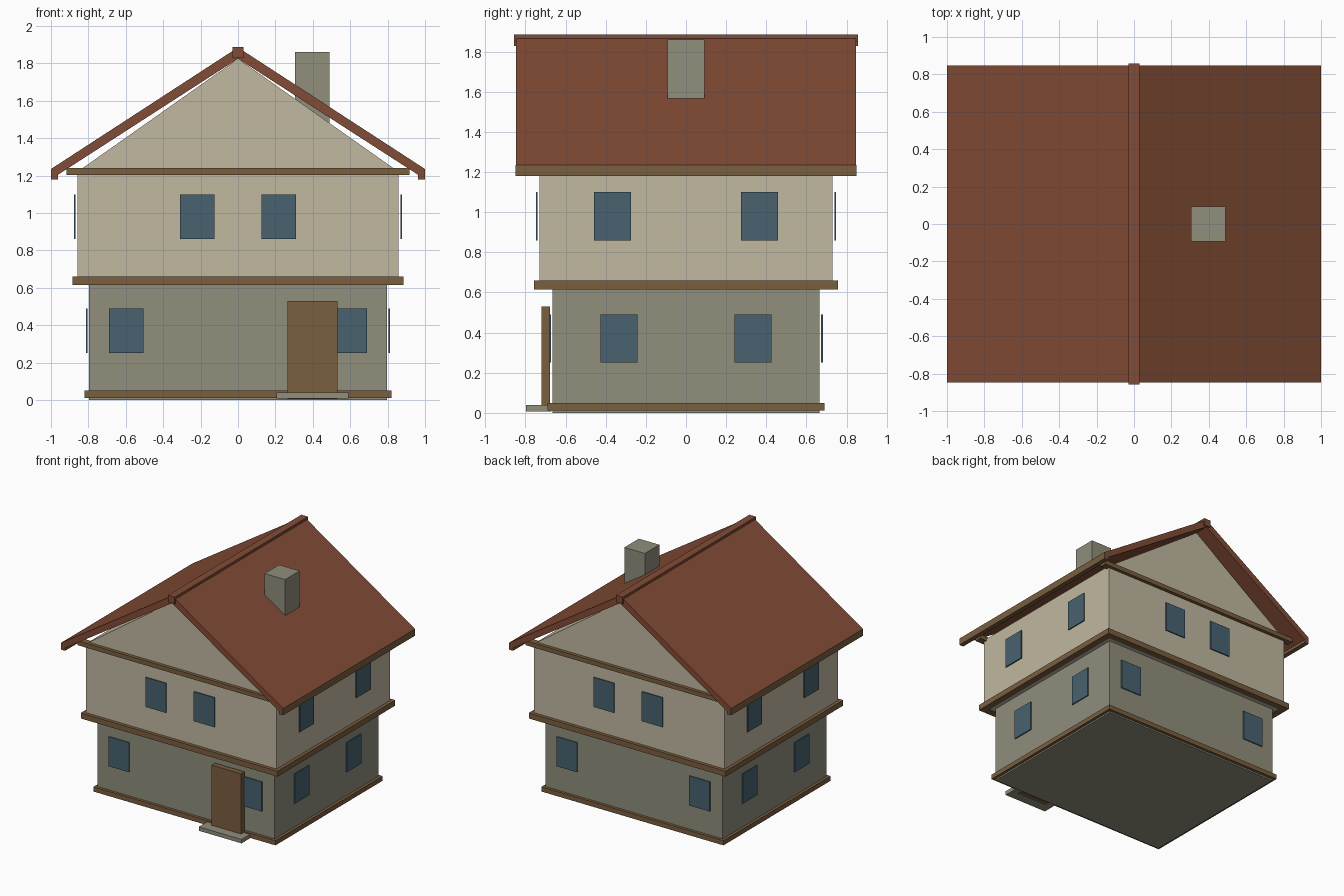
import bpy
import bmesh

if "Cube" in bpy.data.objects:
    bpy.data.objects.remove(bpy.data.objects["Cube"], do_unlink=True)


def make_material(name, hex_code):
    rgb = [int(hex_code[i:i + 2], 16) / 255 for i in (0, 2, 4)]
    linear = [c / 12.92 if c <= 0.04045 else ((c + 0.055) / 1.055) ** 2.4 for c in rgb]
    mat = bpy.data.materials.new(name)
    mat.use_nodes = True
    mat.diffuse_color = (*linear, 1)
    mat.node_tree.nodes["Principled BSDF"].inputs["Base Color"].default_value = (*linear, 1)
    return mat


plaster = make_material("cream plaster", "c0b8a0")
stone = make_material("grey stone", "908e7c")
timber = make_material("brown timber", "7a5e3f")
glass = make_material("blue glass", "486270")
tile = make_material("red tile", "824c36")


def finish(name, bm, *mats):
    bmesh.ops.recalc_face_normals(bm, faces=bm.faces)
    mesh = bpy.data.meshes.new(name)
    bm.to_mesh(mesh)
    bm.free()
    for mat in mats:
        mesh.materials.append(mat)
    obj = bpy.data.objects.new(name, mesh)
    bpy.context.collection.objects.link(obj)
    return obj


def box(name, mat, x, y, z):
    """Box spanning the given (low, high) range on each axis."""
    bm = bmesh.new()
    bmesh.ops.create_cube(bm, size=1)
    for v in bm.verts:
        v.co = [r[0] if c < 0 else r[1] for c, r in zip(v.co, (x, y, z))]
    return finish(name, bm, mat)


def prism(name, mat, profile, half_depth):
    """Front profile (x, z) extruded along y."""
    bm = bmesh.new()
    face = bm.faces.new([bm.verts.new((x, -half_depth, z)) for x, z in profile])
    extruded = bmesh.ops.extrude_face_region(bm, geom=[face])["geom"]
    for v in extruded:
        if isinstance(v, bmesh.types.BMVert):
            v.co.y = half_depth
    return finish(name, bm, mat)


def both(half):
    return (-half, half)


def span(centre, half):
    return (centre - half, centre + half)


# Storeys: stone below, overhanging plaster with gable above
LX, LY = 0.797, 0.666
UX, UY = 0.859, 0.73
box("ground_floor_walls", stone, both(LX), both(LY), (0, 0.63))
prism("upper_floor_walls", plaster,
      [(-UX, 0.62), (UX, 0.62), (UX, 1.22), (0, 1.825), (-UX, 1.22)], UY)


# Timber beams around each floor
def beam_ring(name, wx, wy, reach, z):
    for s, side in ((-1, "front"), (1, "back")):
        box(f"{name}_{side}", timber, both(wx + reach), span(s * wy, reach), z)
    for s, side in ((-1, "right"), (1, "left")):
        box(f"{name}_{side}", timber, span(s * wx, reach), both(wy - reach), z)


beam_ring("base_beam", LX, LY, 0.023, (0.012, 0.05))
beam_ring("floor_beam", UX, UY, 0.027, (0.615, 0.66))
for s, side in ((-1, "front"), (1, "back")):
    box(f"gable_beam_{side}", timber, both(0.917), span(s * UY, 0.027), (1.204, 1.24))

# Roof slabs, ridge and eaves
SLOPE, THICK, RIDGE, ROOF_Y = 0.65, 0.06, 1.885, 0.848
eave = RIDGE - SLOPE
prism("roof", tile,
      [(-1, eave), (0, RIDGE), (1, eave),
       (1, eave - THICK + 0.005), (0, RIDGE - THICK), (-1, eave - THICK + 0.005)], ROOF_Y)
box("ridge_cap", tile, both(0.03), both(0.857), (1.828, 1.886))
for s, side in ((-1, "right"), (1, "left")):
    board = box(f"eave_board_{side}", timber, sorted((s * 0.963, s * 1.0005)),
                both(ROOF_Y + 0.0005), (1.18, eave))
    # The cut ends of the boards match the roof tiles
    board.data.materials.append(tile)
    for poly in board.data.polygons:
        poly.material_index = int(abs(poly.normal.y) > 0.5)

# Chimney
box("chimney", stone, (0.305, 0.49), both(0.093), (1.42, 1.86))


# Windows: thin plates standing just off the walls
def windows(floor, wx, wy, offset_x, offset_y, gap, z):
    w, t = 0.0925, 0.0045
    for s in (-1, 1):
        for k in (-1, 1):
            box(f"{floor}_window_gable_wall", glass,
                span(k * offset_x, w), span(s * (wy + gap), t), z)
            box(f"{floor}_window_side_wall", glass,
                span(s * (wx + gap), t), span(k * offset_y, w), z)


windows("ground", LX, LY, 0.598, 0.334, 0.011, (0.25, 0.49))
windows("upper", UX, UY, 0.218, 0.366, 0.014, (0.86, 1.1))

# Entrance
box("door", timber, (0.265, 0.533), (-0.721, -0.677), (0.006, 0.53))
box("door_step", stone, (0.205, 0.59), (-0.797, -0.67), (0.008, 0.04))
